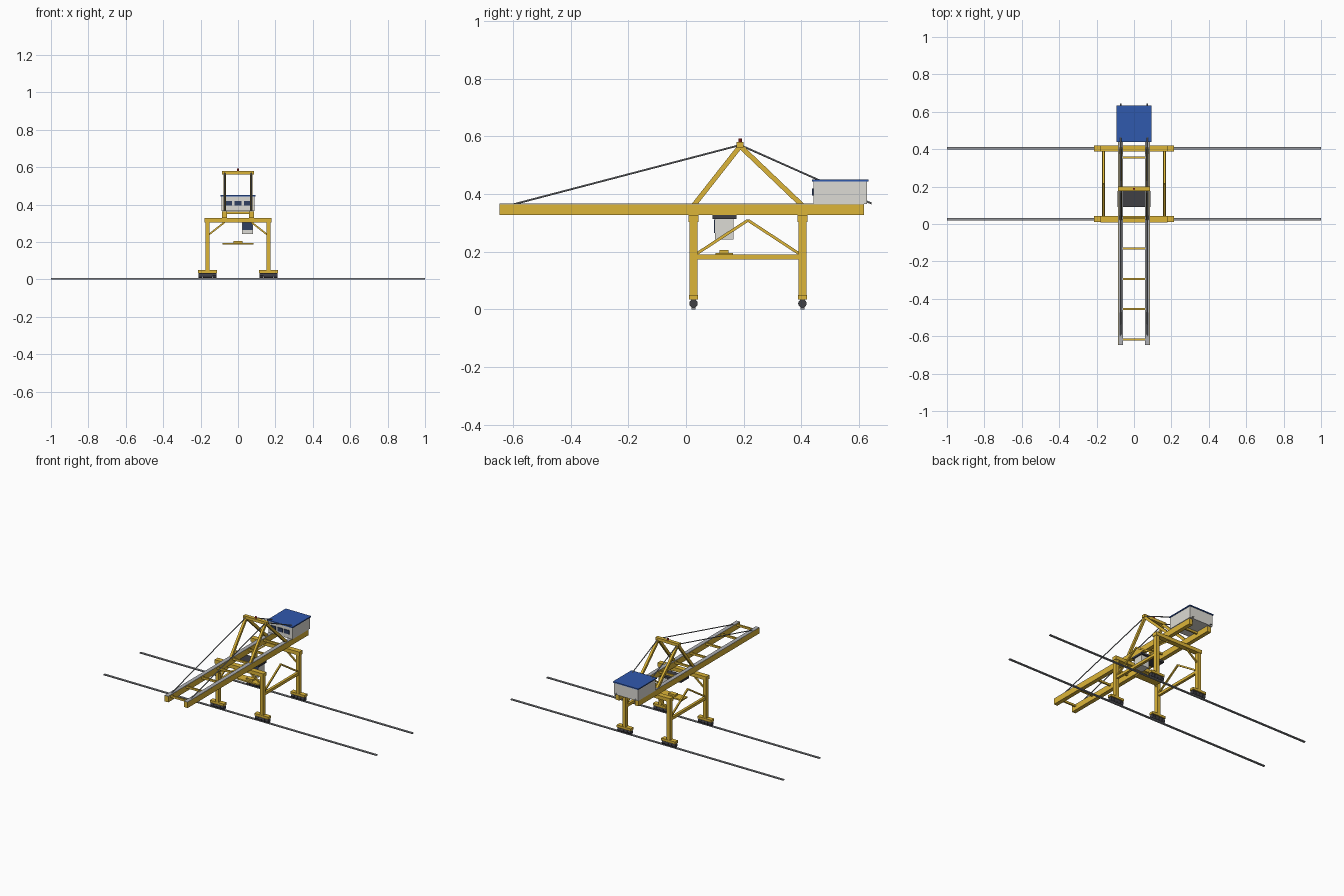
import bpy
from mathutils import Vector

if "Cube" in bpy.data.objects:
    bpy.data.objects.remove(bpy.data.objects["Cube"])


def mat(name, r, g, b):
    m = bpy.data.materials.new(name)
    m.diffuse_color = (r, g, b, 1)
    m.use_nodes = True
    m.node_tree.nodes["Principled BSDF"].inputs["Base Color"].default_value = m.diffuse_color
    return m


YELLOW = mat("yellow_paint", 0.72, 0.46, 0.04)
DARK = mat("dark_steel", 0.05, 0.05, 0.06)
STEEL = mat("rail_steel", 0.28, 0.29, 0.31)
GREY = mat("walkway_grey", 0.42, 0.43, 0.45)
WALL = mat("house_wall", 0.72, 0.71, 0.66)
BLUE = mat("roof_blue", 0.03, 0.1, 0.42)
GLASS = mat("window_glass", 0.03, 0.05, 0.12)
RED = mat("beacon_red", 0.7, 0.04, 0.03)


def finish(name, m):
    o = bpy.context.object
    o.name = name
    o.data.materials.append(m)
    return o


def box(name, x, y, z, m):
    """Box from (min, max) ranges."""
    r = (x, y, z)
    bpy.ops.mesh.primitive_cube_add(size=1, location=[(a + b) / 2 for a, b in r])
    o = finish(name, m)
    o.scale = [b - a for a, b in r]
    return o


def bar(name, p, q, w, h, m):
    """Square bar between two points."""
    p, q = Vector(p), Vector(q)
    d = q - p
    bpy.ops.mesh.primitive_cube_add(size=1, location=(p + q) / 2)
    o = finish(name, m)
    o.rotation_euler = d.to_track_quat('Y', 'Z').to_euler()
    o.scale = (w, d.length, h)
    return o


def rod(name, p, q, r, m, n=8):
    """Round rod between two points."""
    p, q = Vector(p), Vector(q)
    d = q - p
    bpy.ops.mesh.primitive_cylinder_add(vertices=n, radius=r, depth=d.length, location=(p + q) / 2)
    o = finish(name, m)
    o.rotation_euler = d.to_track_quat('Z', 'Y').to_euler()
    bpy.ops.object.shade_smooth_by_angle()
    return o


def mid(c, w):
    return (c - w / 2, c + w / 2)


LEG_X, GIRDER_X = 0.163, 0.071
LEGS_Y = (0.026, 0.404)

for y in LEGS_Y:
    # ground rail and portal cross beam
    box("ground_rail", (-1, 1), mid(y, 0.014), (0, 0.006), STEEL)
    box("portal_beam", (-0.178, 0.178), mid(y, 0.034), (0.303, 0.327), YELLOW)
    for s in (-1, 1):
        x = s * LEG_X
        # leg with bogie and wheels
        box("leg", mid(x, 0.023), mid(y, 0.028), (0.045, 0.305), YELLOW)
        box("bogie_beam", mid(x, 0.102), mid(y, 0.031), (0.034, 0.049), YELLOW)
        box("bogie_frame", mid(x, 0.094), mid(y, 0.018), (0.014, 0.034), DARK)
        for i in range(4):
            wx = x + (i - 1.5) * 0.0245
            rod("wheel", (wx - 0.011, y, 0.02), (wx + 0.011, y, 0.02), 0.0148, DARK, 12)
        # knee brace
        bar("knee_brace", (s * 0.155, y, 0.24), (s * 0.072, y, 0.305), 0.009, 0.009, YELLOW)

for s in (-1, 1):
    # side sill and inverted V bracing
    x = s * LEG_X
    box("sill_beam", mid(x, 0.017), (0.035, 0.395), (0.172, 0.19), YELLOW)
    for y in (0.033, 0.397):
        bar("side_brace", (x, y, 0.19), (x, 0.215, 0.309), 0.01, 0.01, YELLOW)

    # main girder with grey walkway on top
    x = s * GIRDER_X
    box("main_girder", mid(x, 0.027), (-0.648, 0.617), (0.327, 0.364), YELLOW)
    box("girder_walkway", mid(x, 0.026), (-0.648, 0.617), (0.364, 0.367), GREY)

    # A-frame legs and stays
    for y in LEGS_Y:
        bar("a_frame_leg", (x, y, 0.36), (x, 0.188, 0.566), 0.015, 0.017, YELLOW)
    rod("fore_stay", (x, -0.6, 0.364), (x, 0.188, 0.57), 0.0032, STEEL)
    rod("back_stay", (x, 0.188, 0.57), (x, 0.644, 0.367), 0.0032, STEEL)

# cross ties between girders
for i in range(8):
    y = -0.618 + i * 0.1624
    box("girder_tie", (-0.06, 0.06), mid(y, 0.011), (0.35, 0.363), YELLOW)

# A-frame head and beacon
box("a_frame_head", (-0.085, 0.085), mid(0.188, 0.024), (0.561, 0.58), YELLOW)
rod("beacon", (0, 0.188, 0.58), (0, 0.188, 0.592), 0.006, RED, 10)

# machine house
box("machine_house", (-0.088, 0.088), (0.443, 0.628), (0.366, 0.443), WALL)
box("house_roof", (-0.093, 0.093), (0.438, 0.633), (0.443, 0.45), BLUE)
for x in (-0.049, 0, 0.049):
    box("house_window", mid(x, 0.036), (0.438, 0.445), (0.395, 0.42), GLASS)

# trolley with operator cabin
box("trolley", (-0.087, 0.087), (0.092, 0.176), (0.314, 0.327), DARK)
box("operator_cabin", (0.022, 0.08), (0.101, 0.164), (0.243, 0.315), WALL)
box("cabin_window", (0.025, 0.077), (0.097, 0.103), (0.264, 0.312), GLASS)

# spreader
box("spreader_beam", (-0.083, 0.083), (0.103, 0.163), (0.186, 0.195), YELLOW)
box("spreader_head", (-0.024, 0.024), (0.117, 0.148), (0.195, 0.206), YELLOW)
